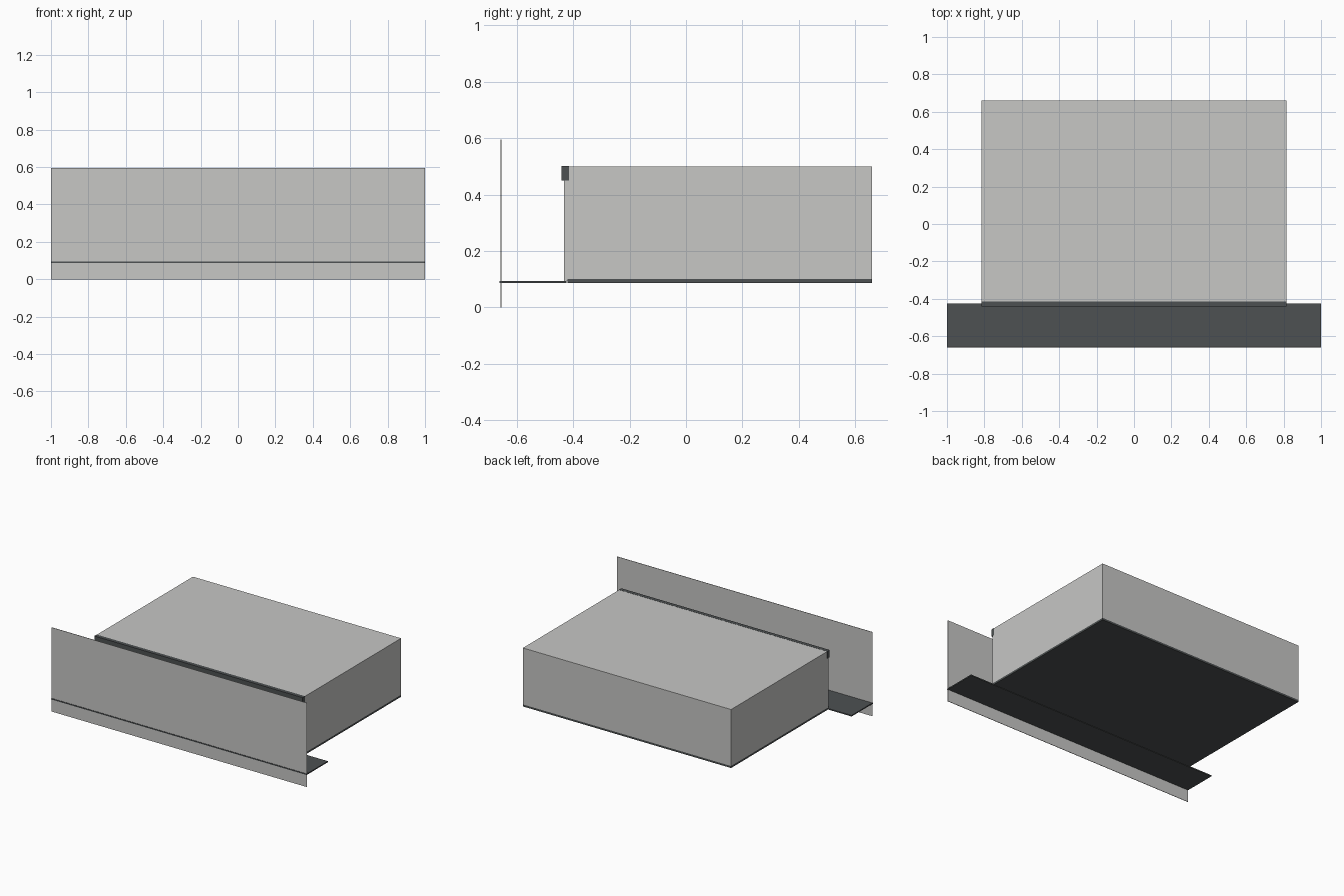
import bpy

cube = bpy.data.objects.get("Cube")
if cube:
    bpy.data.objects.remove(cube, do_unlink=True)


def material(name, colour):
    mat = bpy.data.materials.new(name)
    mat.use_nodes = True
    mat.diffuse_color = (*colour, 1)
    mat.node_tree.nodes["Principled BSDF"].inputs["Base Color"].default_value = (*colour, 1)
    return mat


light = material("light grey", (0.57, 0.57, 0.56))
dark = material("dark slate", (0.075, 0.083, 0.085))


def box(name, mat, half_width, y, z):
    """Box centred on x, spanning the given y and z ranges."""
    bpy.ops.mesh.primitive_cube_add(size=1, location=(0, sum(y) / 2, sum(z) / 2))
    obj = bpy.context.object
    obj.name = name
    obj.scale = (2 * half_width, y[1] - y[0], z[1] - z[0])
    bpy.ops.object.transform_apply(location=False, rotation=False, scale=True)
    obj.data.materials.append(mat)
    return obj


BODY = 0.815
BACK = 0.66

# Main housing on its dark base
box("housing", light, BODY, (-0.42, BACK), (0.1, 0.5))
box("base_plate", dark, BODY, (-0.42, BACK), (0.086, 0.1))

# Front face of the housing and the trim along its top edge
box("housing_front", light, BODY, (-0.432, -0.42), (0.093, 0.4995))
box("top_trim", dark, BODY + 0.001, (-0.442, -0.415), (0.45, 0.501))

# Wide shelf carrying the upright front panel
box("front_shelf", dark, 1.0, (-0.661, -0.424), (0.086, 0.094))
box("front_panel", light, 1.0, (-0.658, -0.655), (0.0, 0.595))
